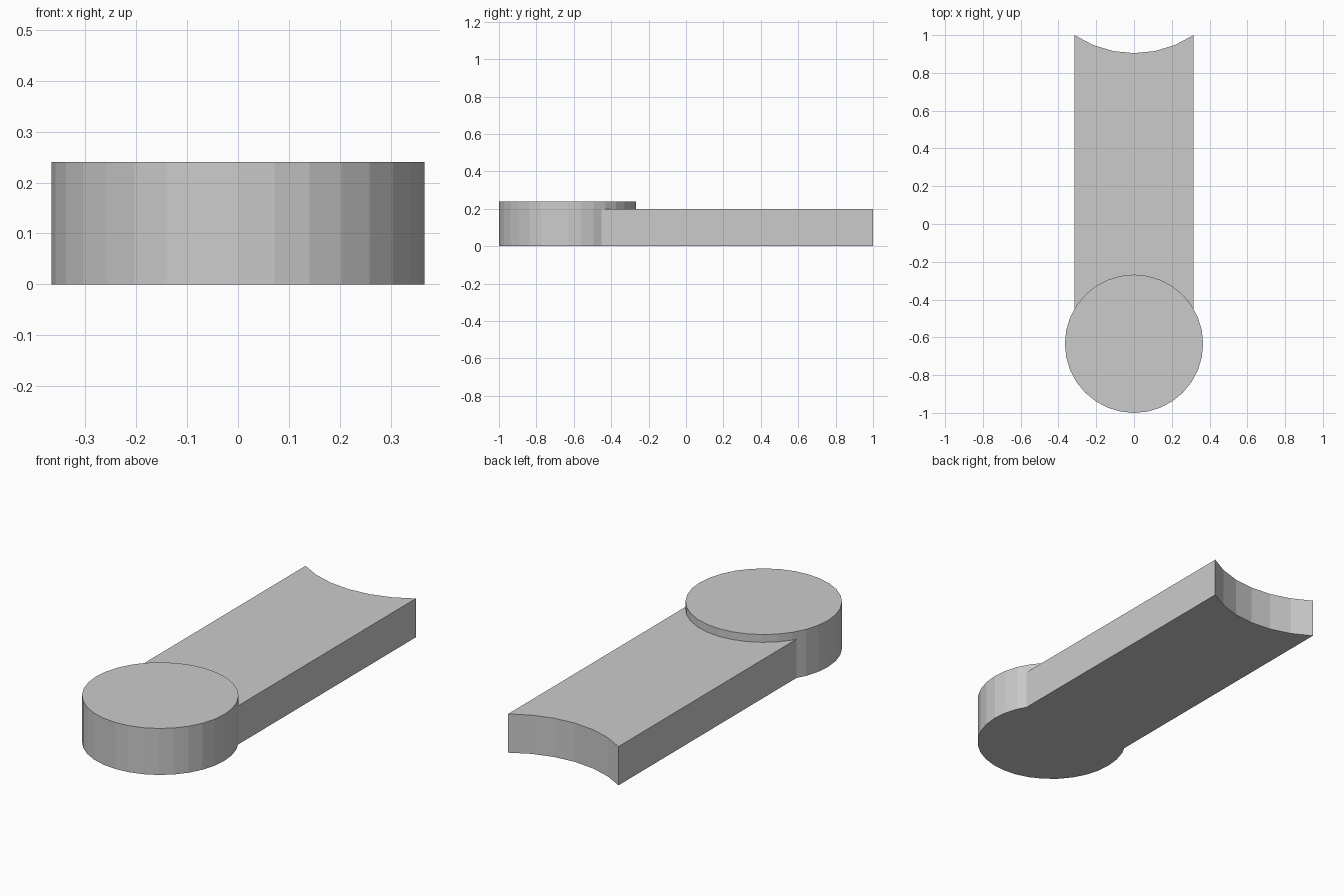
import bpy, bmesh
from math import sin, cos, radians, tau

if "Cube" in bpy.data.objects:
    bpy.data.objects.remove(bpy.data.objects["Cube"])


def prism(name, outline, height):
    """Extrude a closed counter-clockwise outline up from z = 0."""
    bm = bmesh.new()
    base = bm.faces.new([bm.verts.new((x, y, 0)) for x, y in outline])
    top = bmesh.ops.extrude_face_region(bm, geom=[base], use_keep_orig=True)
    verts = [g for g in top["geom"] if isinstance(g, bmesh.types.BMVert)]
    bmesh.ops.translate(bm, verts=verts, vec=(0, 0, height))
    bmesh.ops.recalc_face_normals(bm, faces=bm.faces)
    mesh = bpy.data.meshes.new(name)
    bm.to_mesh(mesh)
    bm.free()
    obj = bpy.data.objects.new(name, mesh)
    bpy.context.collection.objects.link(obj)
    return obj


# Round end disc, 32 sides
R, CY = 0.366, -0.634
disc = prism("round_end", [(R * sin(-i * tau / 32), CY + R * cos(i * tau / 32))
                           for i in range(32)], 0.24)

# Flat arm with a concave arc cut into its far end
W, NOTCH_ANGLE = 0.315, 33.75
NR = W / sin(radians(NOTCH_ANGLE))
NY = 1.0 + NR * cos(radians(NOTCH_ANGLE))
arc = [(NR * sin(radians(a * 11.25)), NY - NR * cos(radians(a * 11.25)))
       for a in range(3, -4, -1)]
arm = prism("arm", [(-W, -0.6), (W, -0.6)] + arc, 0.20)

# Fuse both parts into one solid
bpy.context.view_layer.objects.active = disc
union = disc.modifiers.new("fuse", 'BOOLEAN')
union.operation = 'UNION'
union.solver = 'EXACT'
union.object = arm
bpy.ops.object.modifier_apply(modifier=union.name)
bpy.data.objects.remove(arm)
disc.name = "round_ended_arm"
